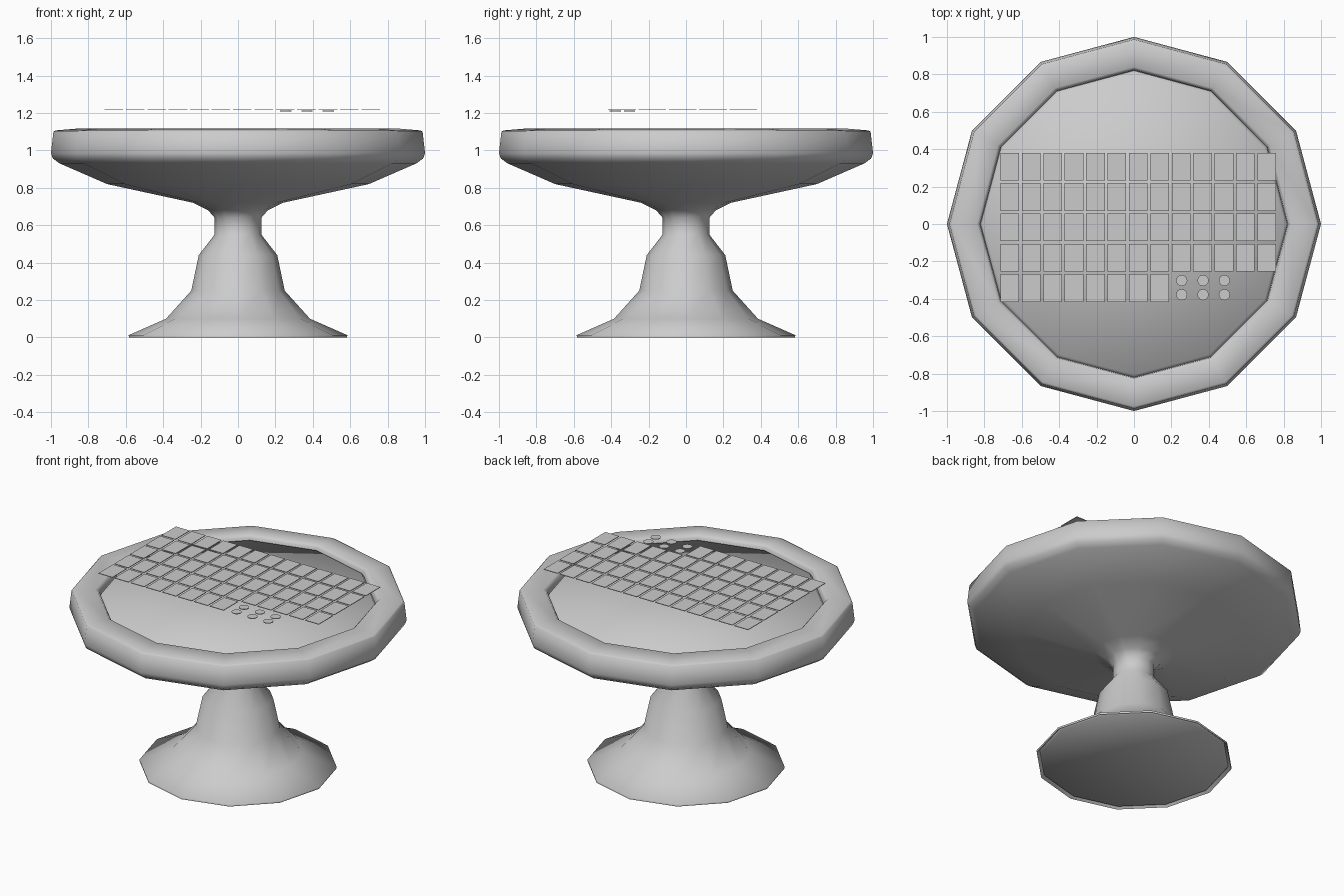
import bpy, bmesh, math

cube = bpy.data.objects.get("Cube")
if cube:
    bpy.data.objects.remove(cube, do_unlink=True)

SIDES = 12


def make_material(name, value):
    mat = bpy.data.materials.new(name)
    mat.use_nodes = True
    color = (value, value, value, 1)
    mat.diffuse_color = color
    mat.node_tree.nodes["Principled BSDF"].inputs["Base Color"].default_value = color
    return mat


stone = make_material("light grey stone", 0.6)


def add_object(name, bm, smooth=None):
    mesh = bpy.data.meshes.new(name)
    bm.to_mesh(mesh)
    bm.free()
    mesh.materials.append(stone)
    obj = bpy.data.objects.new(name, mesh)
    bpy.context.collection.objects.link(obj)
    if smooth:
        bpy.ops.object.select_all(action="DESELECT")
        obj.select_set(True)
        bpy.context.view_layer.objects.active = obj
        bpy.ops.object.shade_smooth_by_angle(angle=math.radians(smooth))
    return obj


def lathe(name, profile, smooth):
    """Spin a (radius, height) profile around z; radius 0 becomes a pole."""
    bm = bmesh.new()
    rings = []
    for r, z in profile:
        count = SIDES if r > 0 else 1
        rings.append([bm.verts.new((r * math.cos(i * math.tau / SIDES),
                                    r * math.sin(i * math.tau / SIDES), z))
                      for i in range(count)])
    for low, high in zip(rings, rings[1:]):
        for i in range(SIDES):
            j = (i + 1) % SIDES
            corners = [low[i % len(low)], low[j % len(low)],
                       high[j % len(high)], high[i % len(high)]]
            bm.faces.new(list(dict.fromkeys(corners)))
    bmesh.ops.recalc_face_normals(bm, faces=bm.faces)
    return add_object(name, bm, smooth)


def add_plate(bm, outline, top, thickness=0.004):
    """Thin prism from a counter-clockwise outline."""
    upper = [bm.verts.new((x, y, top)) for x, y in outline]
    lower = [bm.verts.new((x, y, top - thickness)) for x, y in outline]
    bm.faces.new(upper)
    bm.faces.new(lower[::-1])
    for i in range(len(outline)):
        bm.faces.new((upper[i - 1], lower[i - 1], lower[i], upper[i]))


# Pedestal, bowl and rim, ending in a slightly domed floor behind a narrow groove
lathe("pedestal_and_basin", [
    (0, 0.003), (0.555, 0.005), (0.565, 0.017), (0.583, 0), (0.585, 0.012),
    (0.385, 0.1), (0.25, 0.25), (0.21, 0.44), (0.125, 0.55), (0.125, 0.64),
    (0.16, 0.68), (0.24, 0.72), (0.7, 0.82), (0.955, 0.931), (0.99, 0.957),
    (1.0, 0.985), (0.987, 1.1), (0.975, 1.107), (0.84, 1.118), (0.824, 1.1),
    (0.82, 1.07), (0.805, 1.092), (0, 1.1)], 75)

# Floating grid of flat tiles: four full rows and one short row
bm = bmesh.new()
WIDTH, DEPTH = 0.1, 0.148
for row in range(5):
    for col in range(13 if row < 4 else 8):
        x = -0.714 + col * 0.1145
        y = 0.38 - row * 0.162
        add_plate(bm, [(x + a * WIDTH, y - b * DEPTH)
                       for a, b in ((0, 1), (1, 1), (1, 0), (0, 0))], 1.219)
add_object("floating_tiles", bm)

# Small flat discs filling the end of the short row
bm = bmesh.new()
for col in range(3):
    for y in (-0.302, -0.378):
        add_plate(bm, [(0.255 + col * 0.114 + 0.03 * math.cos(t * math.tau / 16),
                        y + 0.03 * math.sin(t * math.tau / 16)) for t in range(16)], 1.213)
add_object("floating_discs", bm)
